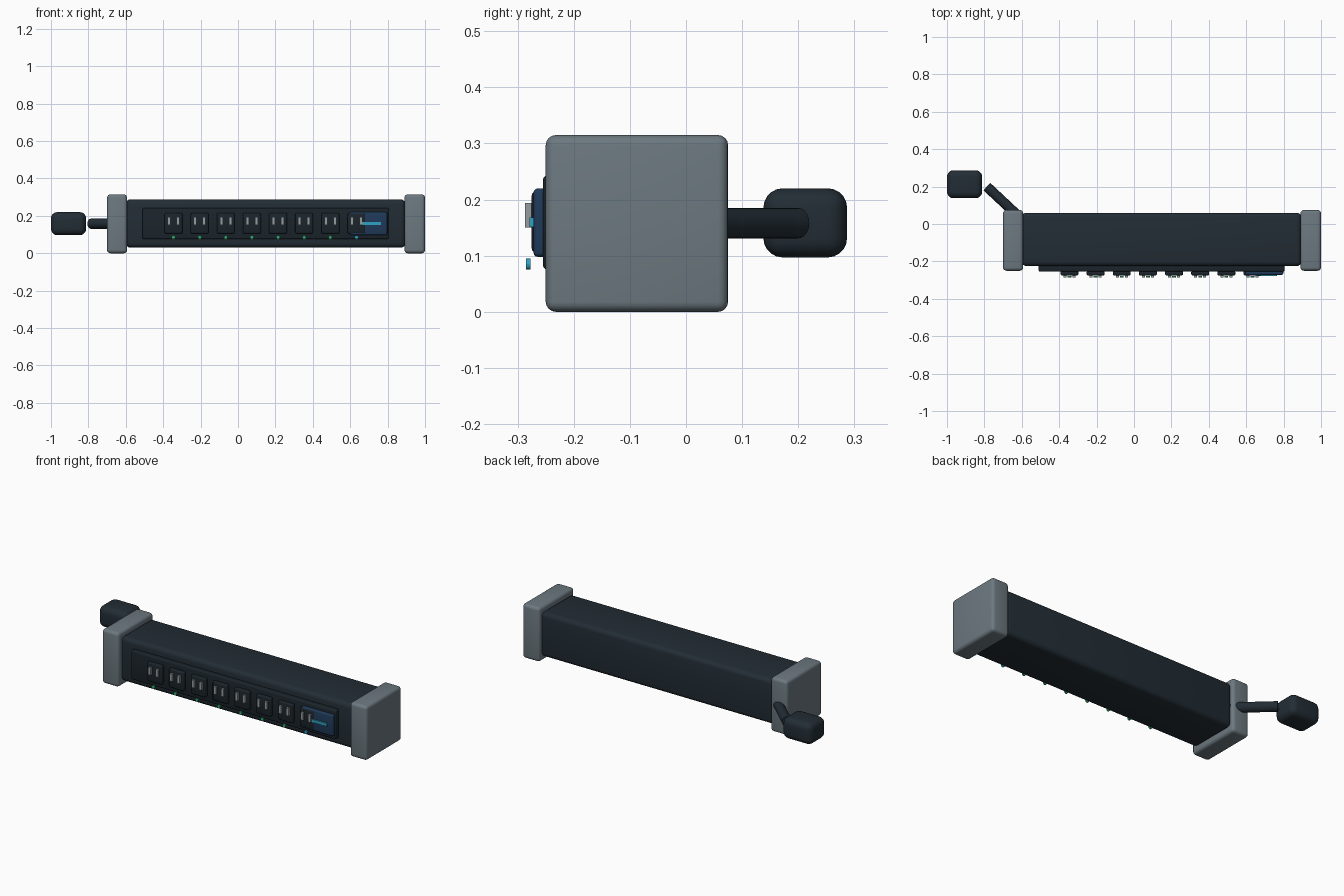
import bpy
import math
from mathutils import Vector

old = bpy.data.objects.get("Cube")
if old:
    bpy.data.objects.remove(old, do_unlink=True)


def material(name, rgb):
    m = bpy.data.materials.new(name)
    m.use_nodes = True
    m.diffuse_color = (*rgb, 1)
    m.node_tree.nodes["Principled BSDF"].inputs["Base Color"].default_value = (*rgb, 1)
    return m


charcoal = material("charcoal", (0.016, 0.026, 0.035))
dark = material("dark panel", (0.011, 0.018, 0.024))
grey = material("slate grey", (0.15, 0.19, 0.215))
silver = material("silver", (0.3, 0.34, 0.36))
navy = material("navy", (0.014, 0.042, 0.1))
cyan = material("cyan", (0.03, 0.36, 0.55))
green = material("green", (0.03, 0.42, 0.15))


def finish(ob, name, mat, bevel, segments):
    ob.name = name
    ob.data.materials.append(mat)
    if bevel:
        mod = ob.modifiers.new("Rounded edges", "BEVEL")
        mod.width = bevel
        mod.segments = segments
        bpy.ops.object.modifier_apply(modifier=mod.name)
        bpy.ops.object.shade_smooth_by_angle(angle=math.radians(35))
    return ob


def box(name, xs, ys, zs, mat, bevel=0, segments=3):
    """Rounded box from its limits along each axis."""
    spans = (xs, ys, zs)
    bpy.ops.mesh.primitive_cube_add(size=1, location=[sum(s) / 2 for s in spans])
    ob = bpy.context.object
    ob.scale = [s[1] - s[0] for s in spans]
    bpy.ops.object.transform_apply(location=False, rotation=False, scale=True)
    return finish(ob, name, mat, bevel, segments)


# Housing and end caps
box("housing", (-0.6, 0.895), (-0.225, 0.06), (0.03, 0.288), charcoal, 0.025, 4)
for name, xs in (("right_end_cap", (-0.7, -0.593)), ("left_end_cap", (0.89, 1.0))):
    box(name, xs, (-0.25, 0.075), (0, 0.315), grey, 0.018, 4)

# Front panel and highlighted outlet plate
box("front_panel", (-0.51, 0.805), (-0.255, -0.22), (0.075, 0.243), dark, 0.008)
box("highlight_plate", (0.595, 0.798), (-0.272, -0.245), (0.098, 0.22), navy, 0.008)
box("highlight_stripe", (0.665, 0.765), (-0.279, -0.27), (0.151, 0.168), cyan)

# Outlets, each with two contacts and a status light
for i in range(8):
    x = -0.345 + 0.1398 * i
    box(f"outlet_{i + 1}", (x - 0.048, x + 0.048), (-0.275, -0.25),
        (0.105, 0.215), dark, 0.008)
    for side in (-1, 1):
        c = x + side * 0.024
        box(f"contact_{i + 1}", (c - 0.008, c + 0.008), (-0.287, -0.27),
            (0.15, 0.194), silver)
    bpy.ops.mesh.primitive_cylinder_add(vertices=16, radius=0.01, depth=0.008,
                                        location=(x, -0.281, 0.085),
                                        rotation=(math.pi / 2, 0, 0))
    finish(bpy.context.object, f"status_light_{i + 1}", cyan if i == 7 else green, 0, 0)

# Angled cord and plug
start, end = Vector((-0.605, 0.03, 0.158)), Vector((-0.787, 0.2, 0.158))
bpy.ops.mesh.primitive_cylinder_add(vertices=24, radius=0.027,
                                    depth=(end - start).length,
                                    location=(start + end) / 2)
cord = bpy.context.object
cord.rotation_euler = (end - start).to_track_quat("Z", "Y").to_euler()
bpy.ops.object.shade_smooth_by_angle(angle=math.radians(35))
finish(cord, "cord", charcoal, 0, 0)
box("plug", (-1.0, -0.812), (0.138, 0.287), (0.097, 0.22), charcoal, 0.034, 5)
